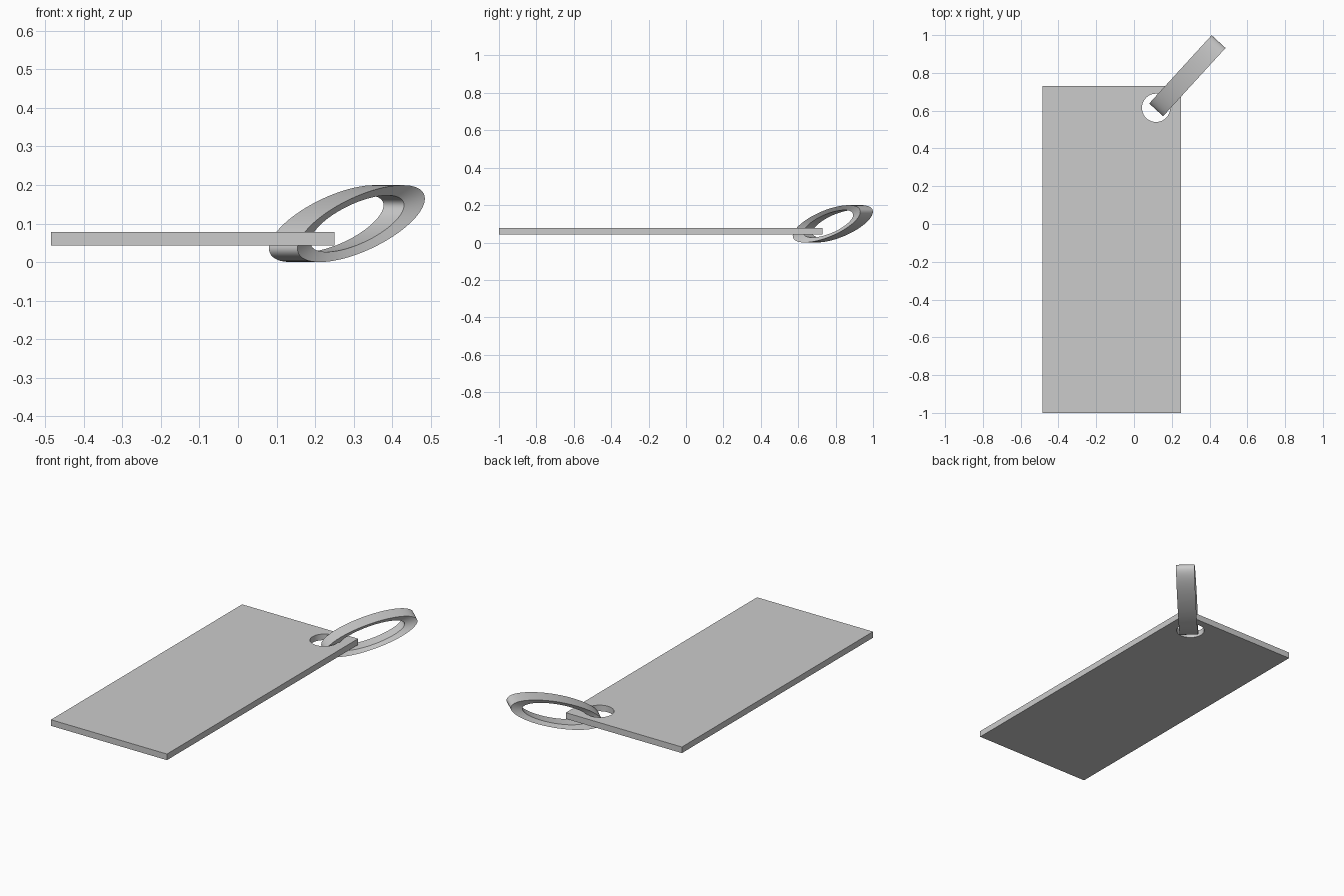
import bpy, bmesh, math
from mathutils import Vector

if "Cube" in bpy.data.objects:
    bpy.data.objects.remove(bpy.data.objects["Cube"])


def mesh_object(name, bm):
    bmesh.ops.recalc_face_normals(bm, faces=bm.faces)
    mesh = bpy.data.meshes.new(name)
    bm.to_mesh(mesh)
    bm.free()
    obj = bpy.data.objects.new(name, mesh)
    bpy.context.collection.objects.link(obj)
    return obj


def smooth(obj):
    bpy.ops.object.select_all(action='DESELECT')
    obj.select_set(True)
    bpy.context.view_layer.objects.active = obj
    bpy.ops.object.shade_smooth_by_angle(angle=math.radians(20))


# Flat tag plate
bpy.ops.mesh.primitive_cube_add(size=1, location=(-0.1175, -0.135, 0.0605))
plate = bpy.context.object
plate.name = "tag_plate"
plate.scale = (0.735, 1.73, 0.035)
bpy.ops.object.transform_apply(location=False, rotation=False, scale=True)

# Round hole near the corner
bpy.ops.mesh.primitive_cylinder_add(vertices=48, radius=0.075, depth=0.2,
                                    location=(0.117, 0.615, 0.06))
cutter = bpy.context.object
cutter.name = "hole_cutter"
cutter.hide_render = True
mod = plate.modifiers.new("hole", 'BOOLEAN')
mod.object = cutter
mod.operation = 'DIFFERENCE'
mod.solver = 'EXACT'
bpy.context.view_layer.objects.active = plate
bpy.ops.object.modifier_apply(modifier=mod.name)
bpy.data.objects.remove(cutter)
smooth(plate)

# Tilted elliptical ring: bevelled band section swept around an ellipse
SEGMENTS = 72
A, B, TILT = 0.254, 0.073, math.radians(16.2)
centre = Vector((0.2825, 0.785, 0.1))
along = Vector((0.675, 0.738, 0)).normalized()
across = Vector((along.y, -along.x, 0))
up = Vector((0, 0, 1))
section = [(1.0, -0.05), (1.0, 0.05), (0.735, 0.036), (0.735, -0.036)]

bm = bmesh.new()
loops = []
for i in range(SEGMENTS):
    t = 2 * math.pi * i / SEGMENTS
    u, v = A * math.cos(t), B * math.sin(t)
    d = u * math.cos(TILT) - v * math.sin(TILT)
    z = u * math.sin(TILT) + v * math.cos(TILT)
    loops.append([bm.verts.new(centre + s * (along * d + up * z) + across * w)
                  for s, w in section])
for i in range(SEGMENTS):
    a, b = loops[i], loops[(i + 1) % SEGMENTS]
    for j in range(4):
        k = (j + 1) % 4
        bm.faces.new((a[j], a[k], b[k], b[j]))
ring = mesh_object("key_ring", bm)
smooth(ring)
